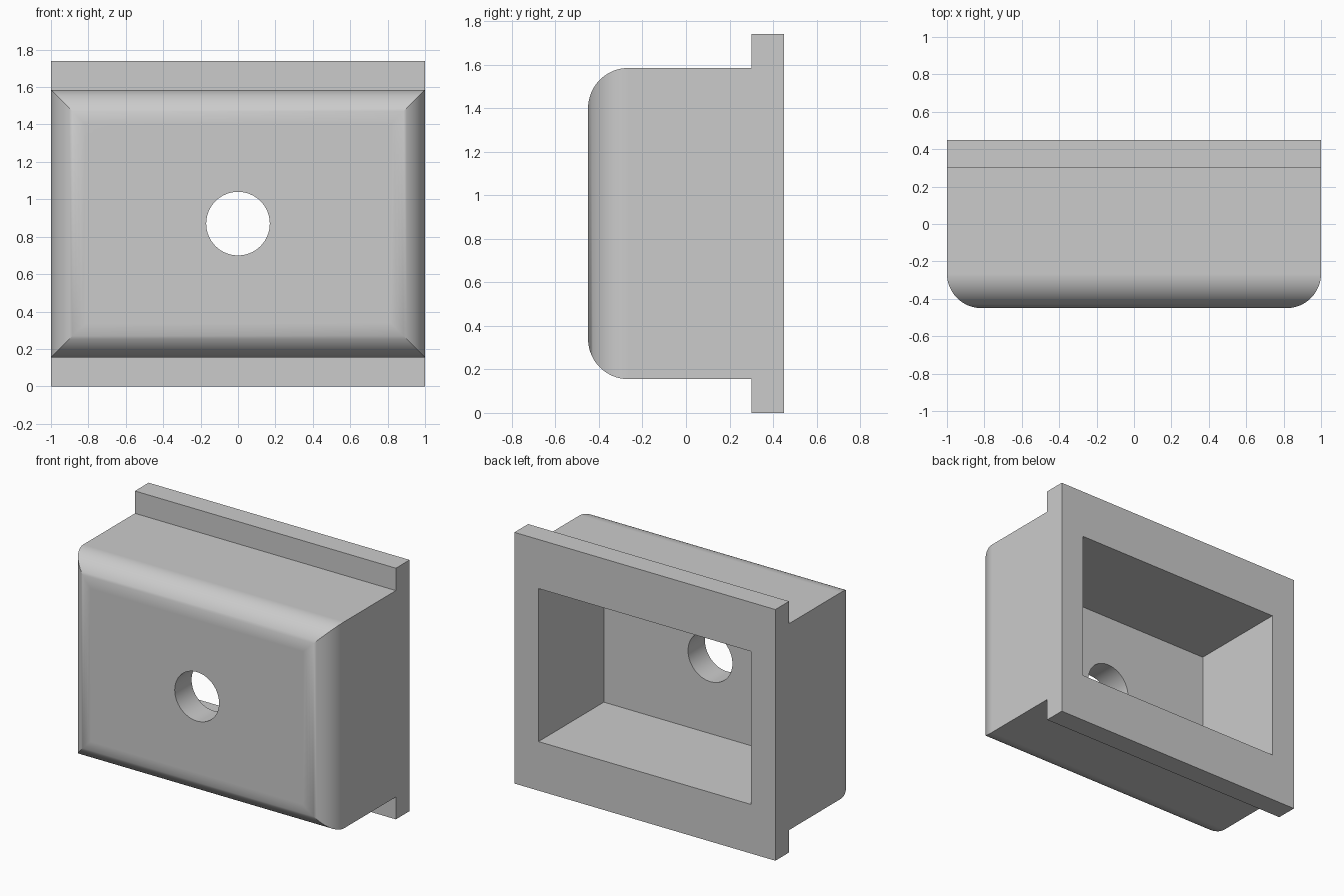
import bpy, math

old = bpy.data.objects.get("Cube")
if old:
    bpy.data.objects.remove(old, do_unlink=True)

HEIGHT, DEPTH, LIP, FLANGE = 1.74, 0.9, 0.155, 0.15
RADIUS, WALL, HOLE = 0.185, 0.185, 0.17
BACK, FRONT = DEPTH / 2, -DEPTH / 2
MID = HEIGHT / 2

grey = bpy.data.materials.new("plain grey")
grey.use_nodes = True
colour = (0.6, 0.6, 0.6, 1)
grey.diffuse_color = colour
grey.node_tree.nodes["Principled BSDF"].inputs["Base Color"].default_value = colour


def arc(cu, cv, start, segments=16):
    """Quarter circle of points, counted anticlockwise from the start angle."""
    angles = [start + math.pi / 2 * i / segments for i in range(segments + 1)]
    return [(cu + RADIUS * math.cos(a), cv + RADIUS * math.sin(a)) for a in angles]


def prism(name, profile, to_3d, low, high):
    """Extrude a closed 2D profile between two offsets."""
    n = len(profile)
    verts = [to_3d(u, v, w) for w in (low, high) for u, v in profile]
    faces = [list(range(n))[::-1], list(range(n, 2 * n))]
    faces += [[i, (i + 1) % n, n + (i + 1) % n, n + i] for i in range(n)]
    mesh = bpy.data.meshes.new(name)
    mesh.from_pydata(verts, [], faces)
    mesh.materials.append(grey)
    obj = bpy.data.objects.new(name, mesh)
    bpy.context.collection.objects.link(obj)
    return obj


def combine(target, tool, operation):
    """Apply a boolean and discard the tool object."""
    bpy.context.view_layer.objects.active = target
    mod = target.modifiers.new(operation, 'BOOLEAN')
    mod.operation, mod.object, mod.solver = operation, tool, 'EXACT'
    bpy.ops.object.modifier_apply(modifier=mod.name)
    bpy.data.objects.remove(tool, do_unlink=True)


# Housing: side profile with rounded front edges and a flange at the back
step = BACK - FLANGE
side = arc(FRONT + RADIUS, HEIGHT - LIP - RADIUS, math.pi / 2)
side += arc(FRONT + RADIUS, LIP + RADIUS, math.pi)
side += [(step, LIP), (step, 0), (BACK, 0), (BACK, HEIGHT),
         (step, HEIGHT), (step, HEIGHT - LIP)]
housing = prism("housing", side, lambda u, v, w: (w, u, v), -1.2, 1.2)

# Plan profile rounds the left and right front edges, giving mitred corners
plan = arc(-1 + RADIUS, FRONT + RADIUS, math.pi)
plan += arc(1 - RADIUS, FRONT + RADIUS, 1.5 * math.pi)
plan += [(1, BACK + 0.2), (-1, BACK + 0.2)]
outline = prism("outline", plan, lambda u, v, w: (u, v, w), -0.2, HEIGHT + 0.2)
combine(housing, outline, 'INTERSECT')

# Open pocket in the back
x, z = 1 - WALL, MID - LIP - WALL
opening = [(-x, MID - z), (x, MID - z), (x, MID + z), (-x, MID + z)]
pocket = prism("pocket", opening, lambda u, v, w: (u, -w, v), -BACK - 0.2, -FRONT - WALL)
combine(housing, pocket, 'DIFFERENCE')

# Round hole through the front wall
bpy.ops.mesh.primitive_cylinder_add(vertices=64, radius=HOLE, depth=0.6,
                                    location=(0, FRONT, MID),
                                    rotation=(math.pi / 2, 0, 0))
combine(housing, bpy.context.object, 'DIFFERENCE')

# One clean material slot and smooth rounded edges
housing.data.materials.clear()
housing.data.materials.append(grey)
for face in housing.data.polygons:
    face.material_index = 0
bpy.ops.object.select_all(action='DESELECT')
housing.select_set(True)
bpy.context.view_layer.objects.active = housing
bpy.ops.object.shade_smooth_by_angle(angle=math.radians(30))
flatten = housing.modifiers.new("flat faces", 'WEIGHTED_NORMAL')
flatten.keep_sharp = True
